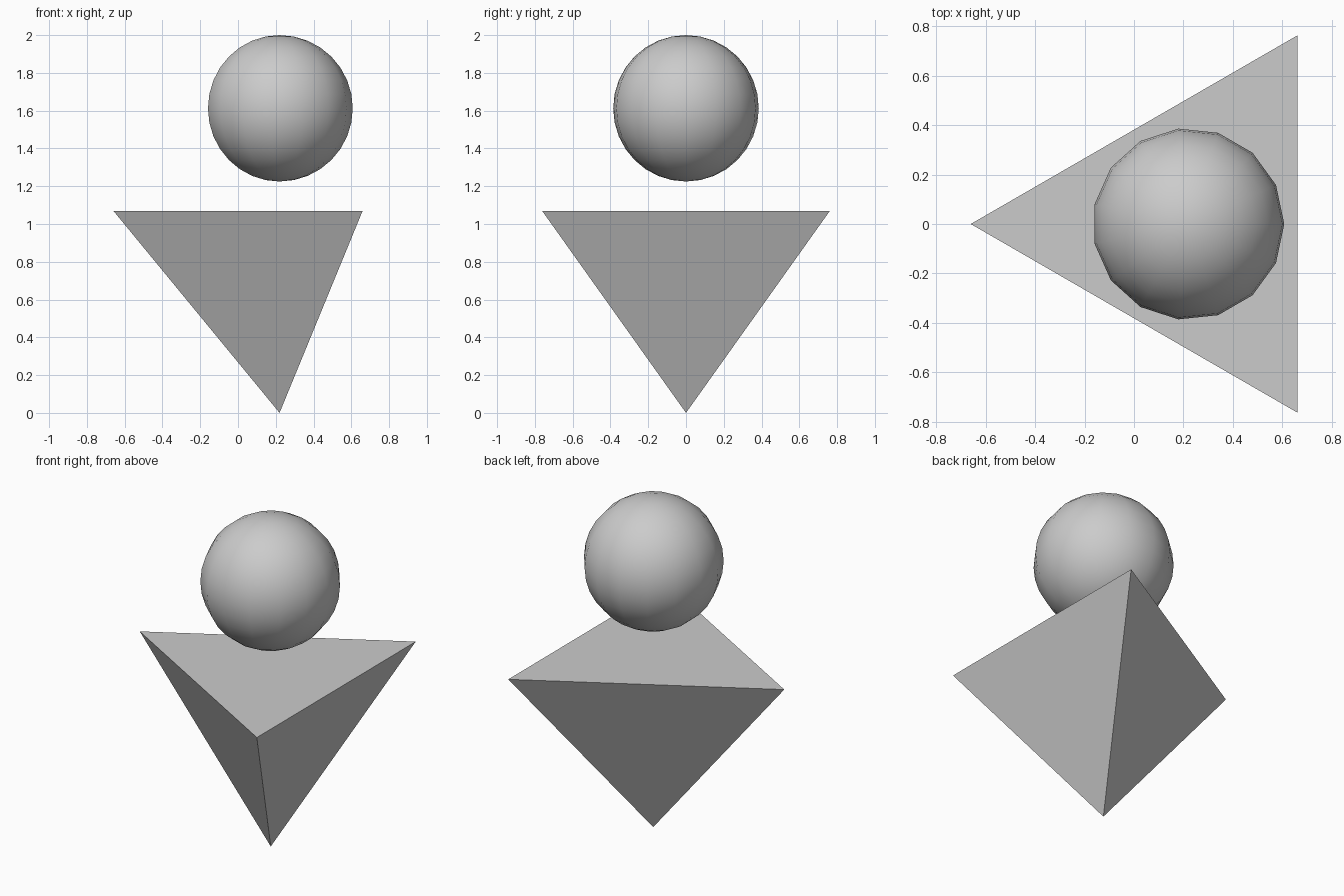
import bpy, bmesh
from math import cos, sin, pi

if "Cube" in bpy.data.objects:
    bpy.data.objects.remove(bpy.data.objects["Cube"])

CX = 0.22          # shared vertical axis of both parts
R_TOP, H_TOP = 0.88, 1.07
R_BALL, Z_BALL = 0.3875, 1.6125


def add_object(name, bm, smooth):
    bmesh.ops.recalc_face_normals(bm, faces=bm.faces)
    for f in bm.faces:
        f.smooth = smooth
    mesh = bpy.data.meshes.new(name)
    bm.to_mesh(mesh)
    bm.free()
    ob = bpy.data.objects.new(name, mesh)
    ob.location.x = CX
    bpy.context.collection.objects.link(ob)
    return ob


# inverted three-sided pyramid, point on the floor
bm = bmesh.new()
tip = bm.verts.new((0, 0, 0))
rim = [bm.verts.new((R_TOP * cos(a), R_TOP * sin(a), H_TOP))
       for a in (pi + i * 2 * pi / 3 for i in range(3))]
bm.faces.new(rim)
for i in range(3):
    bm.faces.new((tip, rim[i], rim[(i + 1) % 3]))
add_object("inverted_pyramid", bm, False)

# floating ball: 15 segments, smooth shaded, first meridian on +x
SEG, RINGS = 15, 16
bm = bmesh.new()
profile = [bm.verts.new((R_BALL * sin(pi * i / RINGS), 0,
                         Z_BALL + R_BALL * cos(pi * i / RINGS)))
           for i in range(RINGS + 1)]
edges = [bm.edges.new(pair) for pair in zip(profile, profile[1:])]
bmesh.ops.spin(bm, geom=profile + edges, cent=(0, 0, 0), axis=(0, 0, 1),
               angle=2 * pi, steps=SEG, use_merge=False)
bmesh.ops.remove_doubles(bm, verts=bm.verts, dist=1e-4)
add_object("ball", bm, True)
